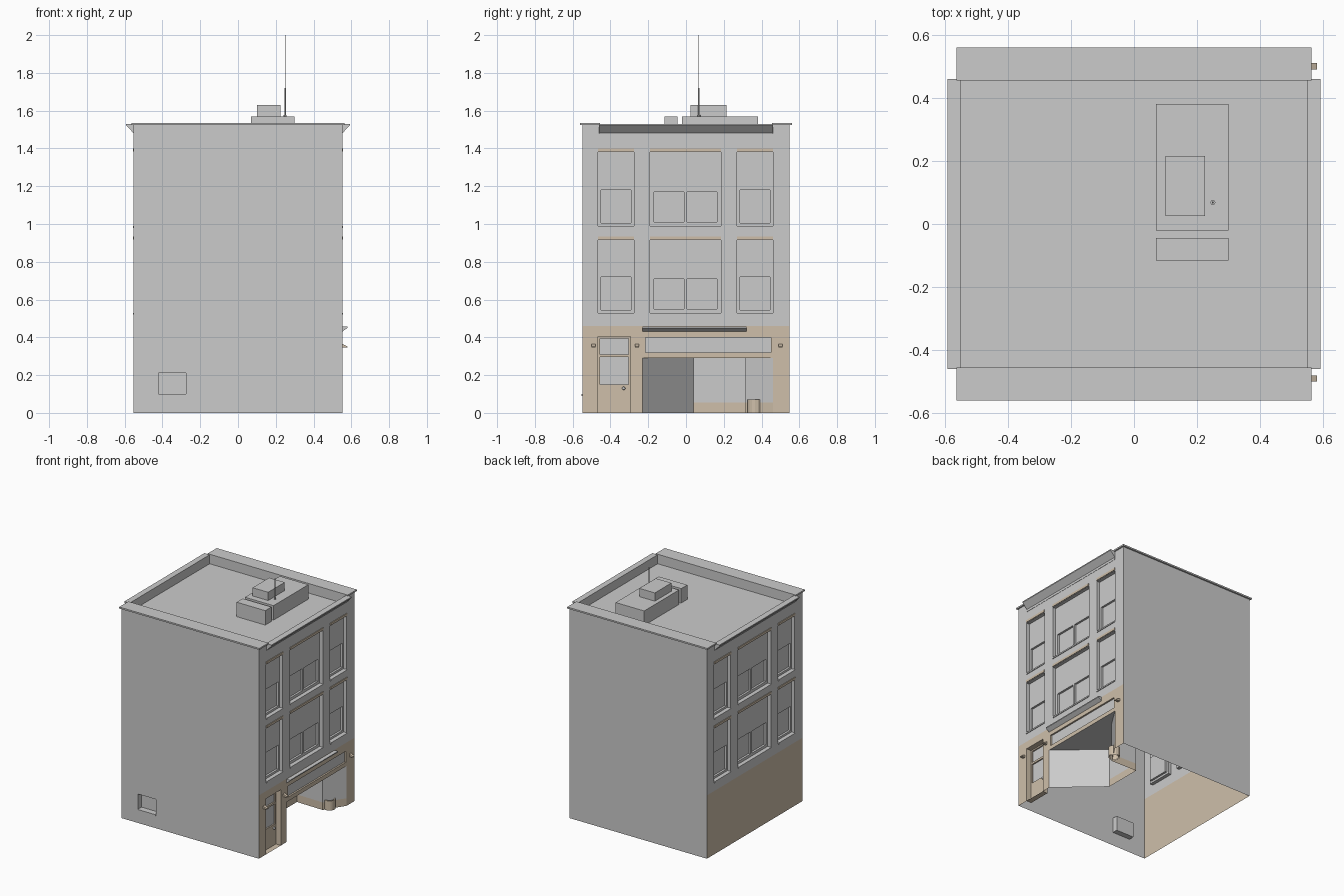
import bpy, bmesh, math
from mathutils import Vector

if "Cube" in bpy.data.objects:
    bpy.data.objects.remove(bpy.data.objects["Cube"])

X, Y, H, SHOP, ROOF = 0.552, 0.548, 1.525, 0.46, 1.465
beige = bpy.data.materials.new("beige_stone")
beige.diffuse_color = (0.62, 0.52, 0.40, 1)
beige.use_nodes = True
beige.node_tree.nodes["Principled BSDF"].inputs["Base Color"].default_value = beige.diffuse_color

# wall frames: (along, up, depth inwards) -> world
right = lambda u, v, d=0: (X - d, u, v)
left = lambda u, v, d=0: (-X + d, -u, v)
front = lambda u, v, d=0: (u, -Y + d, v)
back = lambda u, v, d=0: (-u, Y - d, v)


def finish(bm, name, mat=None):
    bmesh.ops.remove_doubles(bm, verts=bm.verts, dist=1e-5)
    me = bpy.data.meshes.new(name)
    bm.to_mesh(me)
    bm.free()
    ob = bpy.data.objects.new(name, me)
    bpy.context.collection.objects.link(ob)
    if mat:
        me.materials.append(mat)
    return ob


def poly(bm, pts):
    bm.faces.new([bm.verts.new(p) for p in pts])


def sheet(bm, fr, rect, holes=(), d=0):
    """Flat wall (u0, u1, v0, v1) with rectangular holes."""
    us = sorted({rect[0], rect[1], *[h[i] for h in holes for i in (0, 1)]})
    vs = sorted({rect[2], rect[3], *[h[i] for h in holes for i in (2, 3)]})
    for a, b in zip(us, us[1:]):
        for c, e in zip(vs, vs[1:]):
            m, n = (a + b) / 2, (c + e) / 2
            if not any(h[0] < m < h[1] and h[2] < n < h[3] for h in holes):
                poly(bm, [fr(a, c, d), fr(b, c, d), fr(b, e, d), fr(a, e, d)])


def reveal(bm, fr, r, d0, d1):
    """Four side faces of a recess."""
    ring = [(r[0], r[2]), (r[1], r[2]), (r[1], r[3]), (r[0], r[3])]
    for p, q in zip(ring, ring[1:] + ring[:1]):
        poly(bm, [fr(*p, d0), fr(*q, d0), fr(*q, d1), fr(*p, d1)])


def recess(bm, fr, rect, d0, d1, panes=(), d2=0, glass=None):
    """Recess whose back holds deeper panes."""
    reveal(bm, fr, rect, d0, d1)
    sheet(bm, fr, rect, panes, d1)
    for p in panes:
        reveal(bm, fr, p, d1, d2)
        sheet(glass or bm, fr, p, (), d2)


def box(name, x0, x1, y0, y1, z0, z1, mat=None):
    bm = bmesh.new()
    bmesh.ops.create_cube(bm, size=1)
    for v in bm.verts:
        v.co = Vector((x0 + (v.co.x + .5) * (x1 - x0), y0 + (v.co.y + .5) * (y1 - y0),
                       z0 + (v.co.z + .5) * (z1 - z0)))
    return finish(bm, name, mat)


def prism(name, fr, profile, u0, u1, mat=None):
    """Extrude an (outward, up) profile along a wall."""
    bm = bmesh.new()
    a = [fr(u0, v, -o) for o, v in profile]
    b = [fr(u1, v, -o) for o, v in profile]
    poly(bm, a)
    poly(bm, b[::-1])
    for i in range(len(a)):
        j = (i + 1) % len(a)
        poly(bm, [a[i], b[i], b[j], a[j]])
    bmesh.ops.remove_doubles(bm, verts=bm.verts, dist=1e-5)
    bmesh.ops.recalc_face_normals(bm, faces=bm.faces)
    return finish(bm, name, mat)


def rod(name, x, y, z0, z1, r, n=8):
    bpy.ops.mesh.primitive_cylinder_add(vertices=n, radius=r, depth=z1 - z0, location=(x, y, (z0 + z1) / 2))
    bpy.context.object.name = name


# upper facades with windows on both street and rear sides
cols = [(-.465, -.275), (-.19, .185), (.27, .46)]
rows = [(.53, .915), (.99, 1.38)]
for side, fr in (("street", right), ("rear", left)):
    bm = bmesh.new()
    wins = [(*c, *r) for c in cols for r in rows]
    sheet(bm, fr, (-Y, Y, SHOP, H), wins)
    for a, b, c, e in wins:
        m = (a + b) / 2
        if b - a > .3:
            panes = [(a + .02, m - .008, c + .02, c + .18), (m + .008, b - .02, c + .02, c + .18)]
        else:
            panes = [(a + .015, b - .015, c + .015, c + .19)]
        recess(bm, fr, (a, b, c, e), 0, .025, panes, .04)
        prism(side + "_lintel", fr, [(0, e + .003), (.005, e + .003), (.005, e + .02), (0, e + .02)], a, b, beige)
        prism(side + "_sill", fr, [(0, c - .01), (.005, c - .01), (.005, c), (0, c)], a, b)
    finish(bm, side + "_upper_wall")
    # sloping cornice
    prism(side + "_cornice", fr, [(0, 1.48), (.04, 1.522), (.04, 1.53), (0, 1.53)], -.46, .46)

# plain rear ground floor
bm = bmesh.new()
sheet(bm, left, (-Y, Y, 0, SHOP))
finish(bm, "rear_lower_wall", beige)

# party walls, one with a small window
bm = bmesh.new()
win = (-.42, -.275, .1, .21)
sheet(bm, front, (-X, X, 0, H), [win])
recess(bm, front, win, 0, .04)
sheet(bm, back, (-X, X, 0, H))
finish(bm, "party_walls")
prism("small_window_sill", front, [(0, .09), (.005, .09), (.005, .1), (0, .1)], -.42, -.275)

# shop front with door, sign panel and entrance opening
bm, glass = bmesh.new(), bmesh.new()
door, sign, opening = (-.465, -.295, 0, .405), (-.215, .45, .32, .4), (-.23, .46, 0, .29)
sheet(bm, right, (-Y, Y, 0, SHOP), [door, sign, opening])
recess(bm, right, door, 0, .04,
       [(-.455, -.305, .31, .395), (-.455, -.305, .15, .295)], .05, glass)
reveal(bm, right, sign, 0, .012)
sheet(glass, right, sign, (), .012)

# recessed shop entrance: angled glazing over a low bulkhead
plan = [(X, -.23), (.25, .04), (.25, .32), (.46, .315), (X, .46)]
for i, (p, q) in enumerate(zip(plan, plan[1:])):
    base = 0 if i == 0 else .055
    poly(glass, [(*p, base), (*q, base), (*q, .29), (*p, .29)])
    if base:
        poly(bm, [(*p, 0), (*q, 0), (*q, base), (*p, base)])
poly(glass, [(*p, .29) for p in plan])
finish(bm, "shop_front", beige)
finish(glass, "shop_glazing")

# awning box, wall lamps and door knob
prism("awning_box", right, [(0, .43), (.028, .45), (.028, .457), (0, .457)], -.23, .32)
for y in (-.49, -.26, .5):
    prism("wall_lamp", right, [(0, .345), (.028, .345), (.028, .352), (0, .365)], y - .01, y + .01, beige)
bpy.ops.mesh.primitive_uv_sphere_add(segments=10, ring_count=6, radius=.009, location=(X - .03, -.33, .13))
bpy.context.object.name = "door_knob"

# planter tube beside the entrance
bm = bmesh.new()
prof = [(.04, 0), (.04, .07), (.031, .07), (.031, 0)]
n = 16
for i in range(n):
    s, t = 2 * math.pi * i / n, 2 * math.pi * (i + 1) / n
    P = lambda r, z, a: (.48 + r * math.cos(a), .365 + r * math.sin(a), z)
    for (r0, z0), (r1, z1) in zip(prof, prof[1:]):
        poly(bm, [P(r0, z0, s), P(r0, z0, t), P(r1, z1, t), P(r1, z1, s)])
finish(bm, "planter", beige)

# roof deck, parapets and coping
bm = bmesh.new()
poly(bm, [(-X, -Y, ROOF), (X, -Y, ROOF), (X, Y, ROOF), (-X, Y, ROOF)])
finish(bm, "roof_deck")
for s in (-1, 1):
    y0, y1 = sorted((s * .458, s * .546))
    box("parapet", -X + .001, X - .001, y0, y1, ROOF, H)
    y0, y1 = sorted((s * .455, s * .56))
    box("coping", -.563, .563, y0, y1, H, 1.536)
    x0, x1 = sorted((s * (X - .003), s * (X + .002)))
    box("street_parapet", x0, x1, -.458, .458, ROOF, 1.53)

# rooftop equipment and antenna
box("roof_unit", .07, .30, -.02, .38, ROOF, 1.57)
box("roof_unit_top", .10, .225, .025, .215, 1.57, 1.63)
box("roof_unit_small", .07, .30, -.115, -.045, ROOF, 1.57)
rod("antenna_foot", .25, .068, 1.57, 1.578, .008)
rod("antenna_base", .25, .068, 1.57, 1.72, .0035)
rod("antenna_tip", .25, .068, 1.72, 2.0, .0015, 6)
